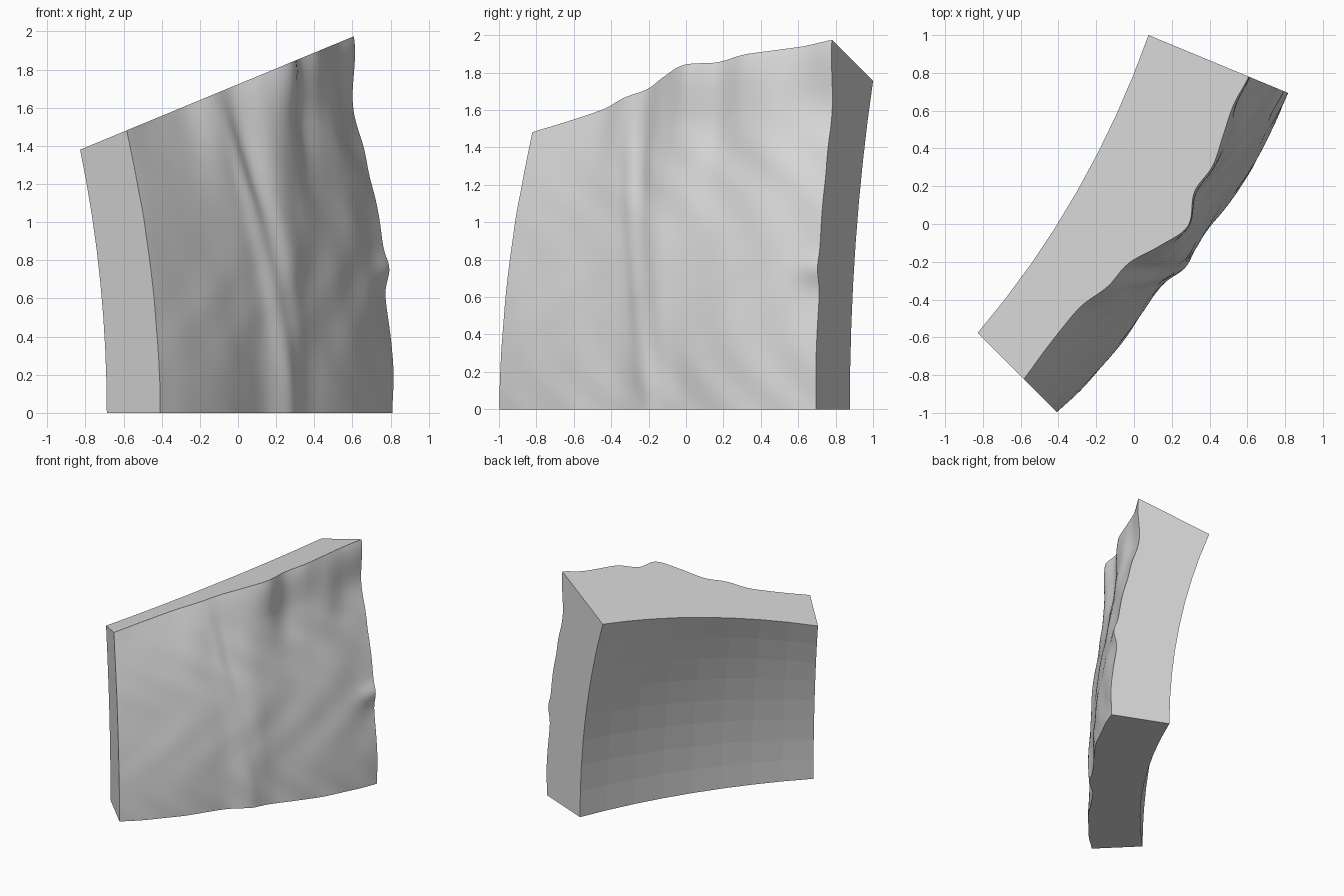
import bpy, bmesh, math
from mathutils import Vector

if "Cube" in bpy.data.objects:
    bpy.data.objects.remove(bpy.data.objects["Cube"])

CENTRE = Vector((-4.16, 2.755, 0))   # centre of the spherical shell
INNER_R, OUTER_R = 4.91, 5.305
N_OUT, N_IN = 84, 8

# Relief in hundredths of a unit: rows bottom to top, columns left to right
RELIEF = [
    (0, 1, 1, .5, -.5, -1, 3, 2.5, 5, 6.5, 8, 8, 7.5),
    (-.2, .5, .5, .2, -.5, -.5, 4, 3.5, 5.5, 7, 8, 8, 8),
    (-.8, -.5, -.5, -.5, -.5, 0, 5.5, 5, 6, 7, 8, 8, 7.5),
    (-1.5, -2, -2, -1.5, -.5, 1.5, 7, 7, 7, 8, 9, 9, 9.5),
    (-2, -2.5, -2.5, -1.8, 0, 2.5, 8.5, 9, 8, 9, 10, 10, 9.5),
    (-3, -3.5, -3.5, -2.3, 1.5, 3.5, 11.5, 14, 10, 13, 14, 10.5, 10),
    (-3.5, -4.5, -4.5, -3, 3, 6, 16, 24.5, 19, 22, 20.5, 19.5, 22),
]


def spline(vals, u):
    """Catmull-Rom through evenly spaced values, u from 0 to 1."""
    n = len(vals) - 1
    i = min(int(u * n), n - 1)
    f = u * n - i
    a, b, c, d = (vals[min(max(j, 0), n)] for j in range(i - 1, i + 3))
    return b + .5 * f * (c - a + f * (2*a - 5*b + 4*c - d + f * (3*(b - c) + d - a)))


def bump(x, width):
    return math.exp(-(x / width) ** 2)


def outer_radius(u, t):
    h = spline([spline(row, u) for row in RELIEF], t)
    az = 45 - 22.5 * u
    fade = min(1, 4 * (1 - t))                      # keep the top edge as tabled
    ridge = az - (33.7 + 3.3 * t)
    h += fade * (1.5 * bump(ridge, .5) - 1.0 * bump(ridge + 1.0, .5)) * min(1, .3 + t)
    h += 3 * bump(az - 22.5, 1.3) * bump(t - .385, .04)   # knob on the right edge
    rough = math.sin(31*u + 5*t + 2*math.sin(9*t)) * math.sin(17*t + 6*u)
    h += .45 * fade * rough * (.4 + u)
    return OUTER_R + h / 100


def shell_point(u, t, radius):
    a = math.radians(45 - 22.5 * u)
    p = t * math.radians(22.5)
    d = Vector((math.cos(a), -math.sin(a), math.tan(p) * math.cos(a)))
    return CENTRE + d.normalized() * radius


def add_grid(bm, n, radius, smooth):
    g = [[bm.verts.new(shell_point(i / n, j / n, radius(i / n, j / n)))
          for i in range(n + 1)] for j in range(n + 1)]
    for j in range(n):
        for i in range(n):
            f = bm.faces.new((g[j][i], g[j][i+1], g[j+1][i+1], g[j+1][i]))
            f.smooth = smooth
    return g


bm = bmesh.new()
# Rough outer face and faceted hollow inner face
outer = add_grid(bm, N_OUT, outer_radius, True)
inner = add_grid(bm, N_IN, lambda u, t: INNER_R, False)


# Flat cut sides: bottom, top, left, right
def edges(g):
    return [g[0], g[-1], [r[0] for r in g], [r[-1] for r in g]]


for o, i in zip(edges(outer), edges(inner)):
    side = bm.faces.new(o + i[::-1])
    side.smooth = False
    for e in side.edges:
        e.smooth = False
bmesh.ops.recalc_face_normals(bm, faces=bm.faces)

mesh = bpy.data.meshes.new("rock_wall_segment")
bm.to_mesh(mesh)
bm.free()
wall = bpy.data.objects.new("rock_wall_segment", mesh)
bpy.context.collection.objects.link(wall)

stone = bpy.data.materials.new("light_grey_stone")
stone.diffuse_color = (.7, .7, .7, 1)
stone.use_nodes = True
stone.node_tree.nodes["Principled BSDF"].inputs["Base Color"].default_value = stone.diffuse_color
mesh.materials.append(stone)
